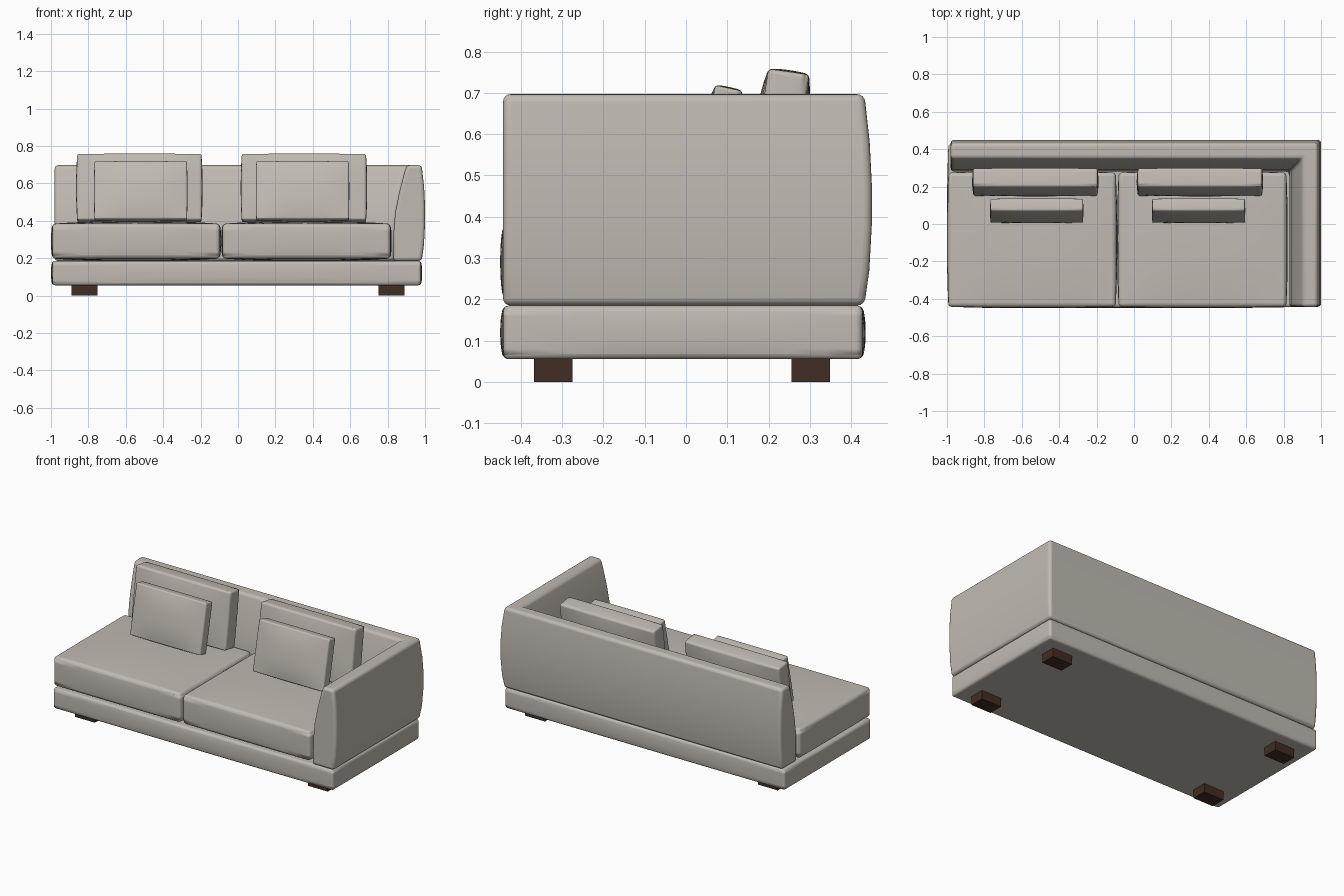
import bpy, bmesh, math
from mathutils import Matrix, Vector

if "Cube" in bpy.data.objects:
    bpy.data.objects.remove(bpy.data.objects["Cube"])


def material(name, rgb):
    m = bpy.data.materials.new(name)
    m.diffuse_color = (*rgb, 1)
    m.use_nodes = True
    m.node_tree.nodes["Principled BSDF"].inputs["Base Color"].default_value = m.diffuse_color
    return m


FABRIC = material("warm grey fabric", (0.53, 0.495, 0.445))
WOOD = material("dark brown wood", (0.055, 0.026, 0.016))


def finish(name, bm, mat, bevel=0, segments=4):
    bmesh.ops.recalc_face_normals(bm, faces=bm.faces)
    me = bpy.data.meshes.new(name)
    bm.to_mesh(me)
    bm.free()
    ob = bpy.data.objects.new(name, me)
    bpy.context.collection.objects.link(ob)
    me.materials.append(mat)
    if bevel:
        mod = ob.modifiers.new("soft edges", 'BEVEL')
        mod.width, mod.segments = bevel, segments
        mod.limit_method, mod.angle_limit = 'ANGLE', math.radians(40)
        bpy.ops.object.select_all(action='DESELECT')
        ob.select_set(True)
        bpy.context.view_layer.objects.active = ob
        bpy.ops.object.shade_smooth_by_angle(angle=math.radians(40))
    return ob


def padded_box(name, lo, hi, puff, bevel, tilt=0, cuts=9):
    """Soft box: each side swells by puff (x, y, z) towards its middle."""
    lo, hi = Vector(lo), Vector(hi)
    size, mid = hi - lo, (lo + hi) / 2
    bm = bmesh.new()
    bmesh.ops.create_cube(bm, size=2)
    bmesh.ops.subdivide_edges(bm, edges=bm.edges, cuts=cuts, use_grid_fill=True)
    for v in bm.verts:
        c = v.co.copy()
        for i in range(3):
            a, b = c[(i + 1) % 3], c[(i + 2) % 3]
            swell = (1 - abs(a) ** 2.5) * (1 - abs(b) ** 2.5)
            v.co[i] = c[i] * (size[i] / 2 - puff[i] * (1 - swell))
    bmesh.ops.transform(bm, verts=bm.verts,
                        matrix=Matrix.Translation(mid) @ Matrix.Rotation(-tilt, 4, 'X'))
    return finish(name, bm, FABRIC, bevel)


# Base plinth
padded_box("base", (-1, -0.45, 0.055), (0.985, 0.435, 0.185), (0.008, 0.008, 0), 0.018)

# Feet
for sx, side in ((-1, "left"), (1, "right")):
    for y, end in ((-0.322, "front"), (0.302, "back")):
        bm = bmesh.new()
        bmesh.ops.create_cube(bm, size=1, matrix=Matrix.Translation((sx * 0.82, y, 0.029))
                              @ Matrix.Diagonal((0.14, 0.093, 0.058, 1)))
        finish(f"{end}_{side}_foot", bm, WOOD)

# Seat cushions
padded_box("left_seat", (-1, -0.45, 0.184), (-0.09, 0.283, 0.398), (0.008, 0.008, 0.014), 0.022)
padded_box("right_seat", (-0.09, -0.45, 0.184), (0.822, 0.283, 0.398), (0.008, 0.008, 0.014), 0.022)

# Backrest and arm: one profile (inset from outer face, height) mitred round the corner
PROFILE = [(0.018, 0.185), (0.006, 0.27), (0, 0.38), (0, 0.48), (0.005, 0.58),
           (0.018, 0.697), (0.098, 0.697), (0.115, 0.64), (0.138, 0.55),
           (0.16, 0.44), (0.168, 0.34), (0.17, 0.185)]
bm = bmesh.new()
rings = [[bm.verts.new((-0.98, 0.45 - d, z)) for d, z in PROFILE],
         [bm.verts.new((1 - d, 0.45 - d, z)) for d, z in PROFILE],
         [bm.verts.new((1 - d, -0.443, z)) for d, z in PROFILE]]
n = len(PROFILE)
for a, b in zip(rings, rings[1:]):
    for i in range(n):
        j = (i + 1) % n
        bm.faces.new((a[i], a[j], b[j], b[i]))
bm.faces.new(rings[0])
bm.faces.new(rings[2])
finish("backrest_and_arm", bm, FABRIC, 0.018)

# Loose cushions leaning on the backrest, one pair per seat
for x, side in ((-0.5275, "left"), (0.3525, "right")):
    padded_box(side + "_back_cushion", (x - 0.338, 0.158, 0.392), (x + 0.338, 0.29, 0.757),
               (0.006, 0.016, 0.004), 0.026, math.radians(8))
    xs = x + 0.0075 if side == "left" else x - 0.0075
    padded_box(side + "_small_pillow", (xs - 0.25, 0.02, 0.398), (xs + 0.25, 0.122, 0.718),
               (0.003, 0.018, 0.003), 0.024, math.radians(12))
